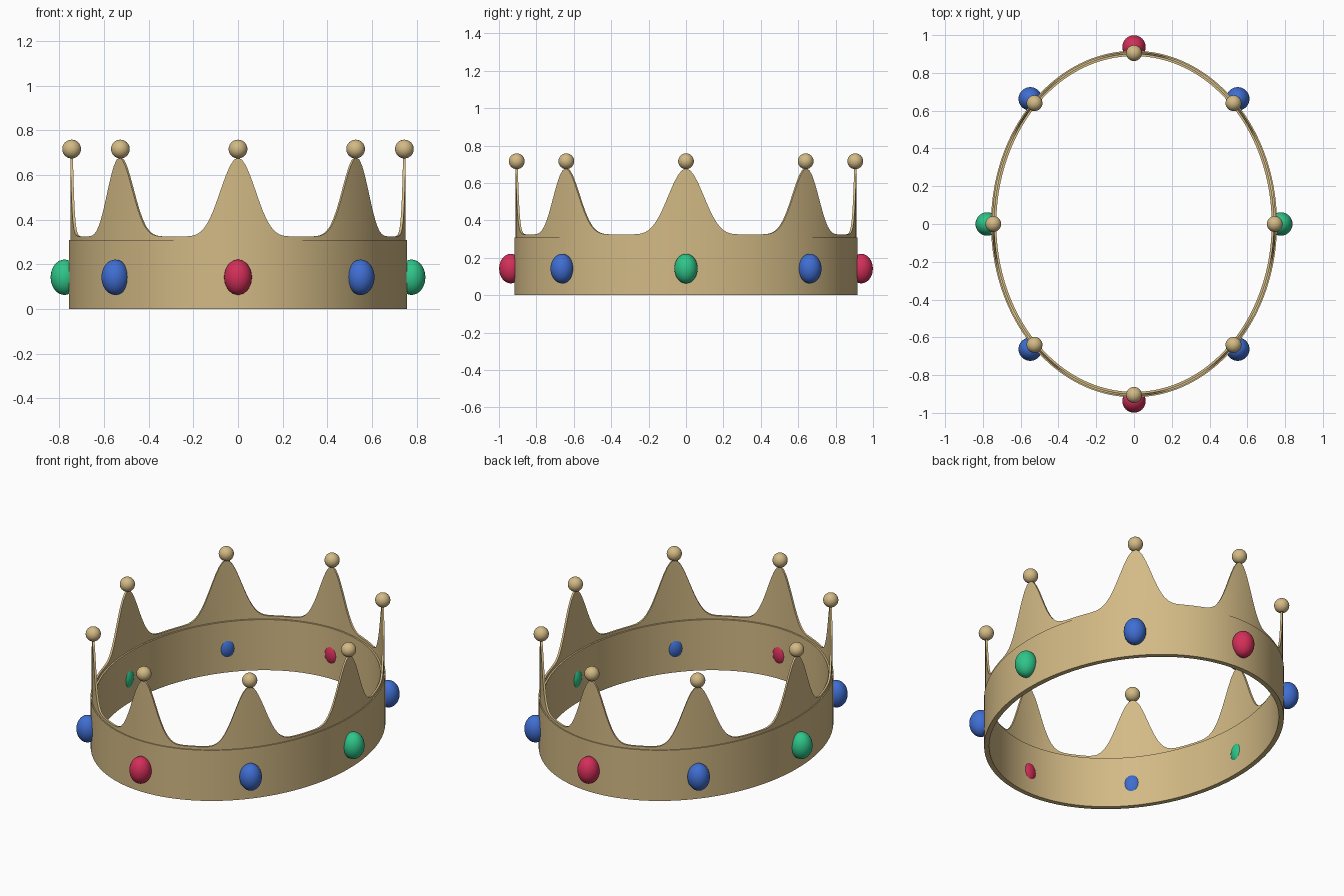
import bpy, bmesh, math

cube = bpy.data.objects.get("Cube")
if cube:
    bpy.data.objects.remove(cube, do_unlink=True)


def material(name, rgb):
    m = bpy.data.materials.new(name)
    m.use_nodes = True
    m.diffuse_color = (*rgb, 1)
    m.node_tree.nodes["Principled BSDF"].inputs["Base Color"].default_value = (*rgb, 1)
    return m


gold = material("gold", (0.65, 0.49, 0.235))
red = material("ruby red", (0.65, 0.028, 0.10))
blue = material("sapphire blue", (0.05, 0.155, 0.64))
green = material("emerald green", (0.028, 0.56, 0.25))

RX, RY = 0.745, 0.905   # centre line of the oval


def oval(angle, offset=0.0):
    """Point on the oval, moved outward by offset."""
    return (RX + offset) * math.cos(angle), (RY + offset) * math.sin(angle)


def smooth(obj):
    bpy.ops.object.select_all(action='DESELECT')
    obj.select_set(True)
    bpy.context.view_layer.objects.active = obj
    bpy.ops.object.shade_smooth_by_angle(angle=math.radians(40))


def oval_wall(name, inner, outer, bottom, top, segments=256):
    """Closed oval wall whose top height is a function of the angle."""
    bm = bmesh.new()
    rings = []
    for i in range(segments):
        a = 2 * math.pi * i / segments
        section = ((outer, bottom), (outer, top(a)), (inner, top(a)), (inner, bottom))
        rings.append([bm.verts.new((*oval(a, off), z)) for off, z in section])
    for i, ring in enumerate(rings):
        nxt = rings[(i + 1) % segments]
        for k in range(4):
            j = (k + 1) % 4
            bm.faces.new((ring[k], nxt[k], nxt[j], ring[j]))
    bmesh.ops.recalc_face_normals(bm, faces=bm.faces)
    mesh = bpy.data.meshes.new(name)
    bm.to_mesh(mesh)
    bm.free()
    mesh.materials.append(gold)
    obj = bpy.data.objects.new(name, mesh)
    bpy.context.collection.objects.link(obj)
    smooth(obj)


def ellipsoid(name, location, radius, height, mat):
    bpy.ops.mesh.primitive_uv_sphere_add(segments=32, ring_count=20, radius=1, location=location)
    obj = bpy.context.object
    obj.name = name
    obj.scale = (radius, radius, height)
    obj.data.materials.append(mat)
    smooth(obj)


# Thick base band, and the thin wall rising from it in eight rounded points
oval_wall("base_band", -0.016, 0.012, 0.0, lambda a: 0.308)
oval_wall("pointed_wall", -0.006, 0.006, 0.29,
          lambda a: 0.325 + 0.353 * abs(math.cos(4 * a)) ** 6)

# A ball on each point and an oval gem below it
gems = [green, blue, red, blue]
for i in range(8):
    a = i * math.pi / 4
    ellipsoid(f"point_ball_{i + 1}", (*oval(a), 0.716), 0.042, 0.042, gold)
    ellipsoid(f"gem_{i + 1}", (*oval(a, 0.032), 0.142), 0.062, 0.079, gems[i % 4])
